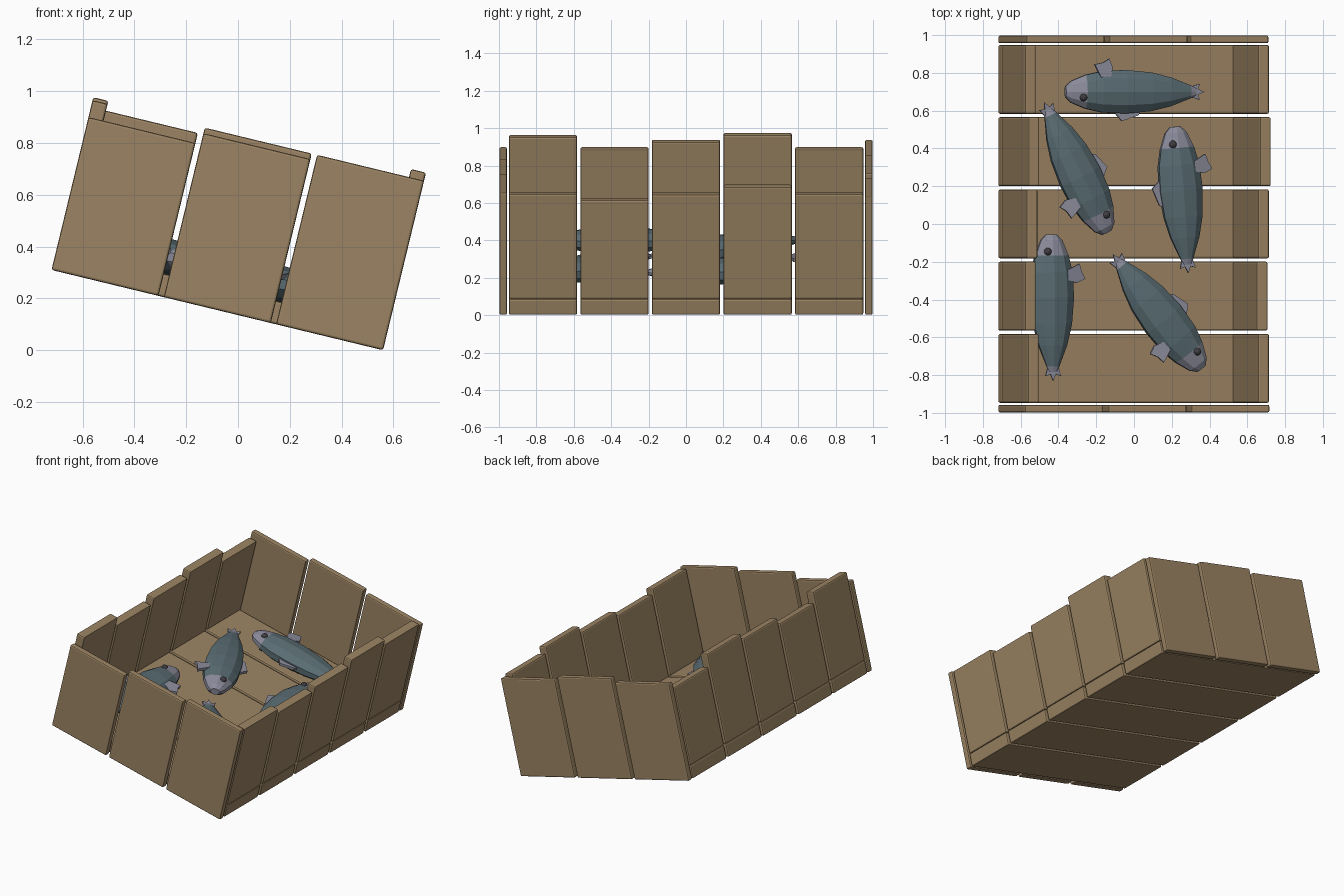
import bpy, bmesh
from math import sin, cos, pi, atan2, radians
from mathutils import Matrix, Vector

if "Cube" in bpy.data.objects:
    bpy.data.objects.remove(bpy.data.objects["Cube"])

# whole crate leans about Y, resting on its right bottom edge
TILT = Matrix.Translation((-0.72, 0, 0.31)) @ Matrix.Rotation(radians(13.6), 4, 'Y')
LEN, FLOOR, WALL = 1.317, 0.088, 0.06


def material(name, rgb):
    m = bpy.data.materials.new(name)
    m.diffuse_color = (*rgb, 1)
    m.use_nodes = True
    m.node_tree.nodes["Principled BSDF"].inputs["Base Color"].default_value = m.diffuse_color
    return m


wood = material("wood", (0.33, 0.23, 0.125))
skin = material("fish_skin", (0.10, 0.15, 0.17))
fin_mat = material("fish_fin", (0.26, 0.26, 0.33))
eye_mat = material("fish_eye", (0.06, 0.055, 0.06))


def add_object(name, bm, mats, matrix):
    bmesh.ops.recalc_face_normals(bm, faces=bm.faces)
    me = bpy.data.meshes.new(name)
    bm.to_mesh(me)
    bm.free()
    for m in mats:
        me.materials.append(m)
    ob = bpy.data.objects.new(name, me)
    ob.matrix_world = matrix
    bpy.context.collection.objects.link(ob)
    return ob


def plank(name, lo, hi):
    lo, hi = Vector(lo), Vector(hi)
    bm = bmesh.new()
    bmesh.ops.create_cube(bm, size=1)
    bmesh.ops.scale(bm, vec=hi - lo, verts=bm.verts)
    bmesh.ops.translate(bm, vec=(lo + hi) / 2, verts=bm.verts)
    ob = add_object(name, bm, [wood], TILT)
    bev = ob.modifiers.new("bevel", 'BEVEL')
    bev.width, bev.segments = 0.009, 2


# floor boards with a left and right wall board standing on each
left_tops = [0.674, 0.607, 0.648, 0.686, 0.607]
right_tops = [0.665, 0.632, 0.662, 0.705, 0.665]
for i in range(5):
    y0 = -0.947 + i * 0.3825
    y1 = y0 + 0.365
    plank("floor_board", (0, y0, 0), (LEN, y1, FLOOR))
    plank("left_board", (0, y0, FLOOR), (WALL, y1, left_tops[i]))
    plank("right_board", (LEN - WALL, y0, FLOOR), (LEN, y1, right_tops[i]))

# front and back boards
for i, (f, b) in enumerate(zip([0.607, 0.651, 0.673], [0.647, 0.673, 0.652])):
    u0 = i * 0.446
    plank("front_board", (u0, -0.998, 0), (u0 + 0.425, -0.957, f))
    plank("back_board", (u0, 0.957, 0), (u0 + 0.425, 0.998, b))


def prism(bm, pts, thick, mat):
    """Thin fin from an outline of (x, y, z) points."""
    a = [bm.verts.new((x, y, z - thick / 2)) for x, y, z in pts]
    b = [bm.verts.new((x, y, z + thick / 2)) for x, y, z in pts]
    n = len(pts)
    faces = [bm.faces.new(a[::-1]), bm.faces.new(b)]
    faces += [bm.faces.new((a[i], a[(i + 1) % n], b[(i + 1) % n], b[i])) for i in range(n)]
    for f in faces:
        f.material_index = mat


# body rings: distance from nose, half width, half thickness
RINGS = [(0.0, 0.03, 0.022), (0.03, 0.06, 0.04), (0.11, 0.094, 0.056), (0.2, 0.115, 0.067),
         (0.33, 0.121, 0.07), (0.47, 0.108, 0.06), (0.58, 0.08, 0.045), (0.69, 0.036, 0.02),
         (0.72, 0.026, 0.01)]
SIDES = 10


def fish(nose, tail):
    # top-view positions -> crate floor coordinates
    n, t = (Vector(((x - -0.72 - 0.035) / 0.972, y, FLOOR)) for x, y in (nose, tail))
    d = t - n
    # fish runs along +X from nose to tail, back on -Y, belly on +Y
    place = TILT @ Matrix.Translation(n) @ Matrix.Rotation(atan2(d.y, d.x), 4, 'Z') \
        @ Matrix.Diagonal((d.length / 0.76, 1, 1, 1))
    bm = bmesh.new()
    loops = [[bm.verts.new((s, w * cos(2 * pi * (k + .5) / SIDES),
                            0.068 + h * sin(2 * pi * (k + .5) / SIDES)))
              for k in range(SIDES)] for s, w, h in RINGS]
    for i in range(len(loops) - 1):
        a, b = loops[i], loops[i + 1]
        for k in range(SIDES):
            j = (k + 1) % SIDES
            f = bm.faces.new((a[k], a[j], b[j], b[k]))
            f.material_index = 0 if 2 <= i <= 6 else 1
    for lp in (loops[0], loops[-1]):
        bm.faces.new(lp).material_index = 1
    # forked tail
    prism(bm, [(0.69, -0.028, 0.068), (0.74, -0.042, 0.068), (0.73, -0.015, 0.068),
               (0.765, 0, 0.068), (0.73, 0.015, 0.068), (0.74, 0.042, 0.068),
               (0.69, 0.028, 0.068)], 0.014, 1)
    # back fin, then belly fin
    prism(bm, [(0.26, -0.10, 0.07), (0.31, -0.155, 0.07), (0.40, -0.125, 0.07),
               (0.42, -0.09, 0.07)], 0.018, 1)
    prism(bm, [(0.19, 0.07, 0.105), (0.155, 0.145, 0.09), (0.20, 0.155, 0.10),
               (0.235, 0.175, 0.09), (0.255, 0.13, 0.085), (0.24, 0.07, 0.105)], 0.02, 1)
    add_object("fish", bm, [skin, fin_mat], place)
    # eyes
    bm = bmesh.new()
    for z in (0.025, 0.111):
        bmesh.ops.create_icosphere(bm, subdivisions=2, radius=0.021,
                                   matrix=Matrix.Translation((0.09, -0.03, z)))
    add_object("fish_eyes", bm, [eye_mat], place)


for nose, tail in [((-0.365, 0.70), (0.365, 0.70)), ((-0.145, -0.045), (-0.475, 0.64)),
                   ((0.215, 0.515), (0.285, -0.255)), ((-0.44, -0.055), (-0.43, -0.825)),
                   ((0.355, -0.765), (-0.11, -0.165))]:
    fish(nose, tail)

# fix orientation: mirror check is implicit, tail direction sets each fish's heading
bpy.context.view_layer.update()
